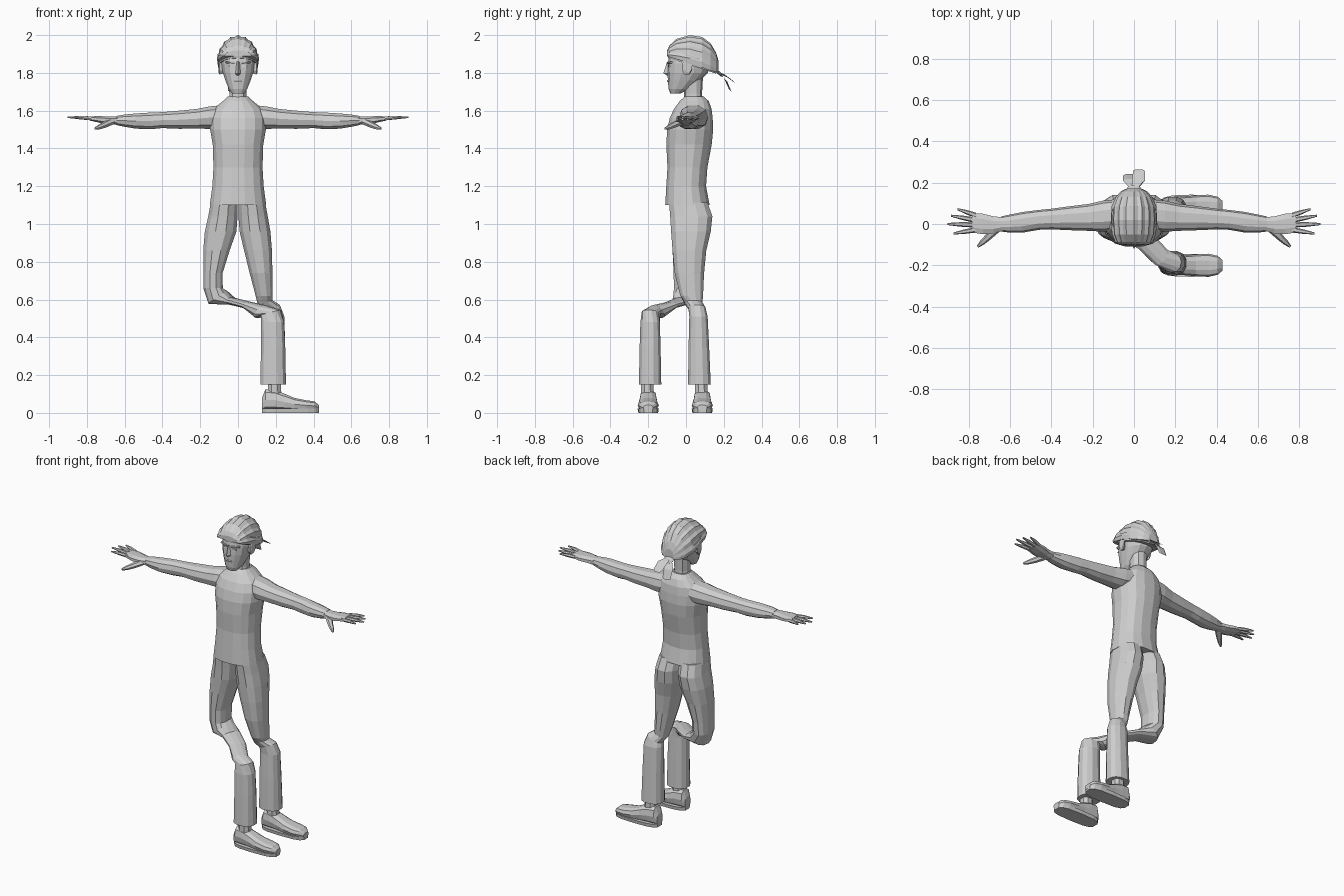
import bpy, bmesh, math
from mathutils import Vector, Matrix

grey = bpy.data.materials.new("light grey")
grey.diffuse_color = (0.62, 0.62, 0.62, 1)


def finish(name, bm):
    bmesh.ops.recalc_face_normals(bm, faces=bm.faces)
    me = bpy.data.meshes.new(name)
    bm.to_mesh(me)
    bm.free()
    me.materials.append(grey)
    ob = bpy.data.objects.new(name, me)
    bpy.context.collection.objects.link(ob)
    return ob


def skin(name, loops, closed=True):
    """Bridge successive point loops and cap both ends."""
    bm = bmesh.new()
    rows = [[bm.verts.new(p) for p in loop] for loop in loops]
    n = len(rows[0])
    for a, b in zip(rows, rows[1:]):
        for i in range(n):
            j = (i + 1) % n
            bm.faces.new((a[i], a[j], b[j], b[i]))
    bm.faces.new(rows[0])
    bm.faces.new(rows[-1])
    return finish(name, bm)


def ring(x, y, z, ru, rv, tilt=0, yaw=0, n=12, power=0.85):
    """Rounded section; tilt turns it about y, then yaw about z."""
    rot = Matrix.Rotation(math.radians(yaw), 3, 'Z') @ Matrix.Rotation(math.radians(tilt), 3, 'Y')
    pts = []
    for i in range(n):
        a = 2 * math.pi * (i + 0.5) / n
        c, s = math.cos(a), math.sin(a)
        u = math.copysign(abs(c) ** power, c) * ru
        v = math.copysign(abs(s) ** power, s) * rv
        pts.append(Vector((x, y, z)) + rot @ Vector((u, v, 0)))
    return pts


def loft(name, sections, **kw):
    return skin(name, [ring(*s, **kw) for s in sections])


def stack(name, rows, **kw):
    """Upright body part from rows of z, half width, front y, back y."""
    return loft(name, [(0, (f + b) / 2, z, w, (b - f) / 2) for z, w, f, b in rows], **kw)


# shirt and neck
stack("shirt", [(1.10, .152, -.112, .127), (1.20, .138, -.106, .108), (1.30, .132, -.100, .115),
                (1.42, .136, -.106, .138), (1.50, .150, -.102, .146), (1.56, .150, -.088, .143),
                (1.61, .132, -.065, .137), (1.65, .082, -.035, .122), (1.675, .055, -.008, .095)], n=16)
stack("neck", [(1.63, .052, -.015, .09), (1.69, .046, -.01, .085), (1.78, .05, -.02, .09)], n=10)

# head, ears and face
stack("head", [(1.69, .032, -.083, -.03), (1.715, .05, -.092, .02), (1.76, .068, -.096, .075),
               (1.80, .082, -.098, .115), (1.85, .09, -.096, .135), (1.92, .085, -.085, .13)], n=14)
skin("nose", [[(-.008, -.094, 1.858), (.008, -.094, 1.858), (0, -.100, 1.860)],
              [(-.016, -.092, 1.795), (.016, -.092, 1.795), (0, -.120, 1.798)],
              [(-.008, -.092, 1.786), (.008, -.092, 1.786), (0, -.100, 1.786)]])
loft("mouth", [(0, -.094, 1.752, .022, .004), (0, -.094, 1.757, .026, .006),
               (0, -.094, 1.762, .020, .004)], n=6)
for side, s in (("left", 1), ("right", -1)):
    loft(side + "_brow", [(s * .018, -.094, 1.852, .006, .006, 90), (s * .065, -.077, 1.856, .005, .008, 90)], n=6)
    loft(side + "_eye", [(s * .035, -.089, 1.832, .016, .006), (s * .035, -.088, 1.841, .013, .006)], n=6)
    loft(side + "_ear", [(s * .078, .00, 1.825, .030, .016, 90), (s * .098, .005, 1.83, .042, .026, 90),
                         (s * .104, .012, 1.835, .034, .020, 90)], n=8)

# ridged swept-back hair: half arches from hairline to nape
BANDS = 9
arches = []
for y, zb, w, h in [(-.100, 1.890, .072, .030), (-.088, 1.885, .092, .060), (-.050, 1.872, .108, .108),
                    (.02, 1.852, .114, .148), (.085, 1.828, .110, .162), (.130, 1.812, .090, .145),
                    (.158, 1.805, .065, .105), (.172, 1.805, .035, .060)]:
    arch = []
    for i in range(BANDS * 2 + 1):
        a = math.pi * i / (BANDS * 2)
        k = 1.0 if i % 2 else 0.95
        arch.append((w * k * math.cos(a), y, zb + h * k * math.sin(a)))
    arches.append(arch)
skin("hair", arches)
loft("headband", [(0, .032, 1.838, .137, .104, 18, 90), (0, .032, 1.862, .141, .111, 18, 90),
                  (0, .034, 1.890, .137, .110, 18, 90)], n=16, power=1)

# knot with two tails
loft("band_knot", [(0, .155, 1.815, .022, .025, 60, 90), (0, .172, 1.803, .028, .034, 60, 90),
                   (0, .19, 1.79, .014, .018, 60, 90)], n=8)
for side, s, ye, ze in (("left", 1, .258, 1.75), ("right", -1, .235, 1.705)):
    loft(side + "_band_tail", [(s * .006, .175, 1.80, .012, .015, 45, 90),
                               (s * .022, .21, (1.80 + ze) / 2 + .01, .014, .032, 45, 90),
                               (s * .024, ye, ze, .011, .028, 45, 90)], n=6)

# arms and hands
for side, s in (("left", 1), ("right", -1)):
    loft(side + "_arm", [(s * x, y, z, rz, ry, 90) for x, y, z, rz, ry in [
        (.08, .045, 1.570, .062, .075), (.15, .038, 1.563, .062, .075), (.22, .032, 1.557, .054, .065),
        (.31, .028, 1.552, .050, .058), (.40, .024, 1.550, .044, .050), (.46, .020, 1.546, .046, .048),
        (.54, .008, 1.545, .042, .050), (.60, .002, 1.547, .034, .044), (.645, .000, 1.548, .025, .036)]], n=10)
    loft(side + "_palm", [(s * x, y, z, rz, ry, 90) for x, y, z, rz, ry in [
        (.63, .000, 1.548, .024, .034), (.68, -.004, 1.549, .022, .044), (.73, .000, 1.553, .019, .053),
        (.785, .006, 1.559, .012, .050)]], n=8)
    fingers = [("little", .765, .042, .855, .072), ("ring", .775, .020, .885, .040),
               ("middle", .775, -.004, .903, .000), ("index", .765, -.028, .875, -.046)]
    for f, x0, y0, x1, y1 in fingers:
        loft(f"{side}_{f}_finger", [(s * x0, y0, 1.558, .011, .013, 90),
                                    (s * (x0 + x1) / 2, (y0 + y1) / 2, 1.563, .010, .011, 90),
                                    (s * x1, y1, 1.565, .004, .005, 90)], n=6)
    loft(side + "_thumb", [(s * .665, -.018, 1.545, .018, .024, 90, -s * 45),
                           (s * .705, -.062, 1.526, .017, .017, 90, -s * 50),
                           (s * .735, -.090, 1.513, .013, .013, 90, -s * 45),
                           (s * .757, -.110, 1.505, .006, .006, 90, -s * 45)], n=6)

# trouser legs, each sweeping over to a shin that faces sideways
loft("left_trouser_leg", [
    (.073, .012, 1.115, .073, .105), (.080, .028, 1.04, .080, .115), (.090, .026, .96, .084, .108),
    (.106, .018, .86, .076, .092), (.122, .018, .74, .062, .080), (.138, .030, .62, .046, .062),
    (.144, .040, .582, .042, .048, -20), (.175, .058, .553, .052, .046, -22),
    (.184, .066, .51, .063, .050), (.186, .068, .35, .066, .056), (.186, .071, .15, .070, .062)])
loft("right_trouser_leg", [
    (-.073, .012, 1.115, .073, .105), (-.080, .028, 1.04, .080, .115), (-.092, .026, .96, .086, .108),
    (-.114, .018, .86, .072, .092), (-.132, .012, .74, .052, .080), (-.132, .010, .66, .053, .076),
    (-.105, .002, .610, .060, .070, -35, -10), (-.035, -.018, .592, .020, .060, -78, -25),
    (.055, -.082, .570, .019, .052, -75, -42), (.125, -.155, .535, .045, .048, -50, -40),
    (.175, -.185, .530, .056, .048, -15, -15), (.183, -.190, .48, .063, .053),
    (.186, -.190, .35, .066, .057), (.186, -.190, .15, .070, .061)])

# ankles and shoes, toes toward +x
for side, y in (("left", .086), ("right", -.200)):
    loft(side + "_ankle", [(.195, y - .004, .08, .038, .036), (.192, y - .006, .18, .036, .034)], n=8)
    loft(side + "_sole", [(.278, y, z, .152, w) for z, w in ((0, .052), (.022, .056))], n=14, power=.6)
    loft(side + "_shoe", [(x, y, .012 + h / 2, h / 2, w, 90) for x, h, w in [
        (.128, .07, .030), (.145, .115, .042), (.195, .112, .046), (.245, .092, .048), (.30, .068, .053),
        (.36, .056, .056), (.405, .050, .046), (.428, .030, .026)]], n=10, power=.75)
